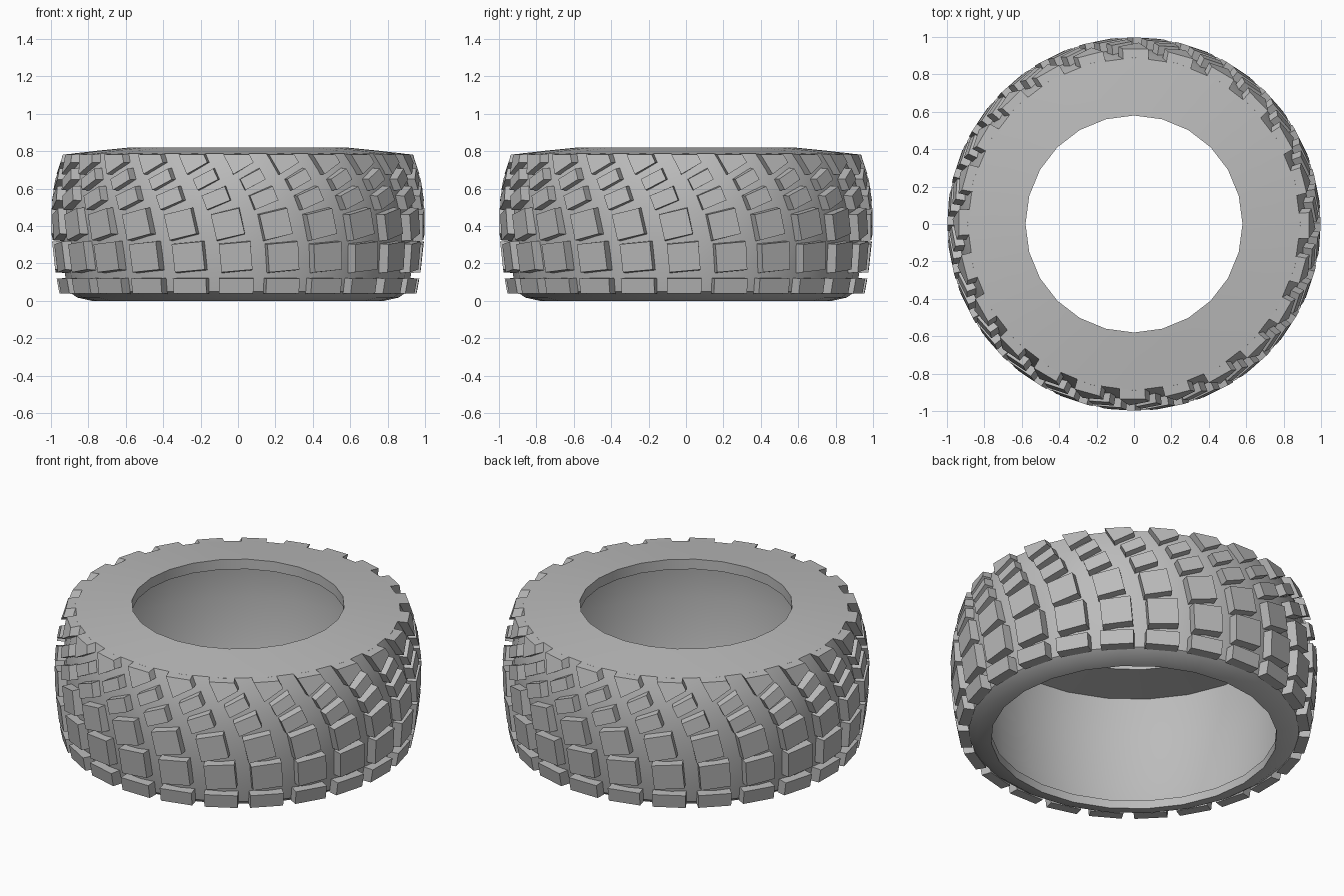
import bpy, bmesh, math
from math import sin, cos, tau, radians, pi

cube = bpy.data.objects.get("Cube")
if cube:
    bpy.data.objects.remove(cube, do_unlink=True)

SEGMENTS = 24
SHOULDER_Z = 0.782

rubber = bpy.data.materials.new("grey_rubber")
rubber.use_nodes = True
grey = (0.5, 0.5, 0.5, 1)
rubber.diffuse_color = grey
rubber.node_tree.nodes["Principled BSDF"].inputs["Base Color"].default_value = grey


def add_object(name, bm):
    bmesh.ops.recalc_face_normals(bm, faces=bm.faces)
    mesh = bpy.data.meshes.new(name)
    bm.to_mesh(mesh)
    bm.free()
    mesh.materials.append(rubber)
    obj = bpy.data.objects.new(name, mesh)
    bpy.context.collection.objects.link(obj)
    return obj


def polar(r, angle, z):
    return (r * cos(angle), r * sin(angle), z)


# Tyre body: closed (radius, height) section turned around z
section = [(0.58, 0.82), (0.75, 0.803), (0.89, 0.787), (0.922, 0.7),
           (0.943, 0.6), (0.954, 0.49), (0.95, 0.32), (0.925, 0.14),
           (0.905, 0.05), (0.86, 0.018), (0.78, 0), (0.78, 0.05),
           (0.845, 0.075), (0.87, 0.2), (0.885, 0.45), (0.88, 0.6),
           (0.86, 0.735), (0.58, 0.76)]
bm = bmesh.new()
rings = [[bm.verts.new(polar(r, tau * i / SEGMENTS, z)) for r, z in section]
         for i in range(SEGMENTS)]
n = len(section)
for i, ring in enumerate(rings):
    nxt = rings[(i + 1) % SEGMENTS]
    for j in range(n):
        k = (j + 1) % n
        bm.faces.new((ring[j], nxt[j], nxt[k], ring[k]))
body = add_object("tyre_body", bm)
bpy.ops.object.select_all(action="DESELECT")
body.select_set(True)
bpy.context.view_layer.objects.active = body
bpy.ops.object.shade_smooth_by_angle(angle=radians(30))


# Outer radius of the tread at a given height
def tread_radius(z):
    d = z - 0.44
    return 1.0 - (0.53 if d > 0 else 0.26) * d * d


# Tread rows: height, swirl offset, width, block height, tilt in degrees, depth
rows = [("bottom", 0.08, -0.01, 0.19, 0.08, 0, 0.06),
        ("lower", 0.235, -0.012, 0.17, 0.15, 5, 0.055),
        ("middle", 0.41, -0.055, 0.155, 0.14, 13, 0.055),
        ("upper", 0.55, -0.12, 0.135, 0.08, 22, 0.055),
        ("shoulder", 0.65, -0.18, 0.125, 0.065, 27, 0.06),
        ("top", 0.735, -0.245, 0.13, 0.06, 29, 0.07)]

for name, height, swirl, width, tall, tilt, depth in rows:
    bm = bmesh.new()
    c, s = cos(radians(tilt)), sin(radians(tilt))
    for i in range(SEGMENTS):
        centre = -pi / 2 + swirl + tau * i / SEGMENTS
        layers = []
        # Wider foot sunk in the body, narrower outer face
        for grow, sink in ((1.05, depth), (1.0, 0.0)):
            corners = []
            for sx, sz in ((-1, -1), (1, -1), (1, 1), (-1, 1)):
                u, v = sx * width / 2 * grow, sz * tall / 2 * grow
                # Top blocks end level with the upper sidewall
                if name == "top" and sz > 0:
                    v = (SHOULDER_Z + 0.1 * sink - height - u * s) / c
                z = height + u * s + v * c
                corners.append(bm.verts.new(
                    polar(tread_radius(z) - sink, centre + u * c - v * s, z)))
            layers.append(corners)
        foot, face = layers
        bm.faces.new(foot[::-1])
        bm.faces.new(face)
        for j in range(4):
            k = (j + 1) % 4
            bm.faces.new((foot[j], foot[k], face[k], face[j]))
    add_object(name + "_tread_blocks", bm)
